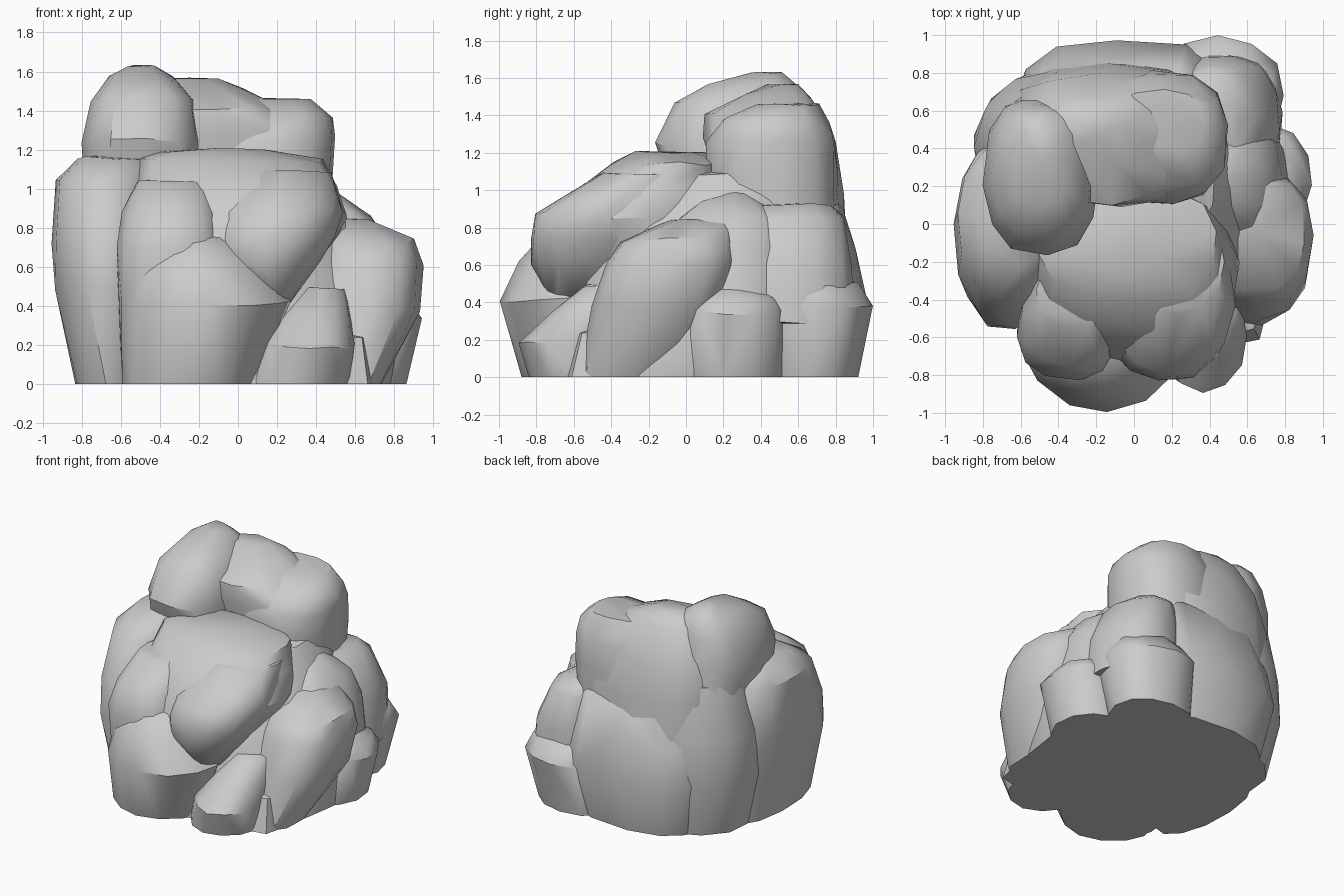
import bpy, bmesh, math, random

random.seed(7)
stone = bpy.data.materials.new("grey stone")
stone.diffuse_color = (0.6, 0.6, 0.6, 1)


def power(v, e):
    return math.copysign(abs(v) ** e, v)


def boulder(name, sections, sides=12, square=0.8):
    """Convex stone through rounded sections (z, x0, x1, y0, y1)."""
    bm = bmesh.new()
    for z, x0, x1, y0, y1 in sections:
        turn = random.uniform(-0.15, 0.15)
        for i in range(sides):
            a = math.tau * i / sides + turn
            r = random.uniform(0.97, 1.02)
            x = (x0 + x1) / 2 + (x1 - x0) / 2 * r * power(math.cos(a), square)
            y = (y0 + y1) / 2 + (y1 - y0) / 2 * r * power(math.sin(a), square)
            dz = random.uniform(-0.02, 0.01) if z > 0 else 0
            bm.verts.new((x, y, z + dz))
    hull = bmesh.ops.convex_hull(bm, input=bm.verts)
    loose = {v for v in hull["geom_interior"] + hull["geom_unused"]
             if isinstance(v, bmesh.types.BMVert)}
    bmesh.ops.delete(bm, geom=list(loose), context="VERTS")
    bmesh.ops.recalc_face_normals(bm, faces=bm.faces)
    me = bpy.data.meshes.new(name)
    bm.to_mesh(me)
    bm.free()
    me.materials.append(stone)
    ob = bpy.data.objects.new(name, me)
    bpy.context.collection.objects.link(ob)
    bpy.ops.object.select_all(action="DESELECT")
    ob.select_set(True)
    bpy.context.view_layer.objects.active = ob
    bpy.ops.object.shade_smooth_by_angle(angle=math.radians(38))
    return ob


# Inner mass that keeps the gaps between the stones shallow
boulder("core", [(0, -0.8, 0.8, -0.72, 0.88), (0.4, -0.86, 0.84, -0.62, 0.9),
                 (0.8, -0.84, 0.62, -0.52, 0.82), (1.1, -0.75, 0.44, -0.28, 0.74)],
        sides=18, square=0.95)

# Left side
boulder("left_column", [(0, -0.84, -0.45, -0.5, 0.42), (0.5, -0.94, -0.4, -0.57, 0.45),
                        (0.73, -0.96, -0.38, -0.53, 0.47), (1.04, -0.94, -0.4, -0.38, 0.42),
                        (1.16, -0.82, -0.42, -0.22, 0.32)], square=0.95)
boulder("back_left_boulder", [(0, -0.76, 0, 0.0, 0.76), (0.4, -0.86, 0.1, 0.0, 0.82),
                              (0.75, -0.86, 0.1, 0.0, 0.82), (1.12, -0.77, 0, 0.1, 0.74)],
        square=1.0)

# Front slab, leaning out to the right
boulder("front_slab", [(0, -0.58, 0.08, -0.78, 0.1), (0.42, -0.6, 0.27, -0.78, 0.1),
                       (0.62, -0.6, 0.42, -0.76, 0.2), (0.86, -0.58, 0.56, -0.7, 0.2),
                       (1.02, -0.55, 0.52, -0.56, 0.2), (1.15, -0.5, 0.45, -0.4, 0.2),
                       (1.2, -0.4, 0.15, -0.27, 0.1)])
boulder("front_nose", [(0.43, 0.1, 0.27, -0.74, -0.2), (0.62, -0.14, 0.42, -0.83, -0.2),
                       (0.76, -0.16, 0.5, -0.84, -0.1), (0.89, -0.14, 0.54, -0.8, 0.0),
                       (0.97, -0.06, 0.52, -0.67, 0.05), (1.09, 0.0, 0.48, -0.48, 0.1)],
        square=0.95)
boulder("front_low_boulder", [(0, -0.6, 0.1, -0.88, -0.3), (0.42, -0.6, 0.27, -1.0, -0.3),
                              (0.62, -0.55, 0.15, -0.9, -0.25), (0.75, -0.45, 0.0, -0.8, -0.2)],
        square=1.1)
boulder("front_left_boulder", [(0, -0.6, -0.1, -0.7, -0.3), (0.45, -0.62, -0.05, -0.8, -0.3),
                               (0.7, -0.62, -0.07, -0.83, -0.25),
                               (0.88, -0.6, -0.08, -0.76, -0.2),
                               (1.04, -0.52, -0.14, -0.55, -0.2)])

# Upper stones
boulder("head_left", [(0.8, -0.75, -0.2, 0.0, 0.7), (1.12, -0.8, -0.19, -0.13, 0.68),
                      (1.25, -0.8, -0.18, -0.17, 0.67), (1.46, -0.75, -0.22, -0.07, 0.64),
                      (1.57, -0.66, -0.32, 0.1, 0.6), (1.63, -0.57, -0.42, 0.34, 0.52)])
boulder("head_right", [(0.8, -0.2, 0.47, 0.14, 0.81), (1.1, -0.2, 0.49, 0.1, 0.82),
                       (1.28, -0.22, 0.5, 0.1, 0.8), (1.38, -0.2, 0.48, 0.18, 0.77),
                       (1.46, -0.12, 0.38, 0.36, 0.71)], square=0.8)
boulder("head_back", [(0.7, -0.6, 0.35, 0.3, 0.86), (1.0, -0.66, 0.42, 0.2, 0.84),
                      (1.28, -0.64, 0.4, 0.09, 0.8), (1.42, -0.55, 0.2, 0.1, 0.73),
                      (1.51, -0.48, 0.04, 0.3, 0.67), (1.56, -0.4, -0.1, 0.42, 0.6)])

# Back stones
boulder("back_low_boulder", [(0, -0.55, 0.45, 0.3, 0.9), (0.4, -0.64, 0.55, 0.3, 0.98),
                             (0.68, -0.6, 0.5, 0.3, 0.91), (0.92, -0.5, 0.45, 0.3, 0.84)])
boulder("back_right_foot", [(0, 0.1, 0.72, 0.4, 0.92), (0.38, 0.1, 0.8, 0.35, 1.0),
                            (0.5, 0.15, 0.75, 0.4, 0.92)], square=0.95)
boulder("back_right_boulder", [(0.3, 0.2, 0.79, 0.2, 0.9), (0.6, 0.2, 0.77, 0.2, 0.9),
                               (0.85, 0.2, 0.66, 0.22, 0.85), (0.92, 0.22, 0.55, 0.25, 0.8)],
        square=0.9)

# Right stones
boulder("right_boulder", [(0, 0.35, 0.74, -0.58, -0.05), (0.38, 0.38, 0.93, -0.5, 0.2),
                          (0.62, 0.36, 0.95, -0.43, 0.27), (0.74, 0.36, 0.91, -0.35, 0.27),
                          (0.84, 0.36, 0.7, -0.1, 0.27)])
boulder("right_middle_boulder", [(0.3, 0.3, 0.84, -0.05, 0.54), (0.7, 0.3, 0.78, -0.08, 0.54),
                                 (0.86, 0.3, 0.68, -0.05, 0.52), (0.99, 0.32, 0.5, 0.12, 0.34)])
boulder("right_foot", [(0, 0.3, 0.86, -0.05, 0.53), (0.35, 0.38, 0.95, -0.04, 0.54),
                       (0.42, 0.4, 0.9, -0.01, 0.5), (0.5, 0.4, 0.8, 0.03, 0.35)], square=0.95)
boulder("front_right_foot", [(0, 0.05, 0.58, -0.84, -0.3), (0.2, 0.13, 0.6, -0.89, -0.3),
                             (0.36, 0.22, 0.58, -0.72, -0.25), (0.49, 0.3, 0.56, -0.56, -0.2)],
        square=1.0)
boulder("small_wedge", [(0, 0.48, 0.7, -0.64, -0.3), (0.25, 0.52, 0.66, -0.58, -0.3)], sides=7)
